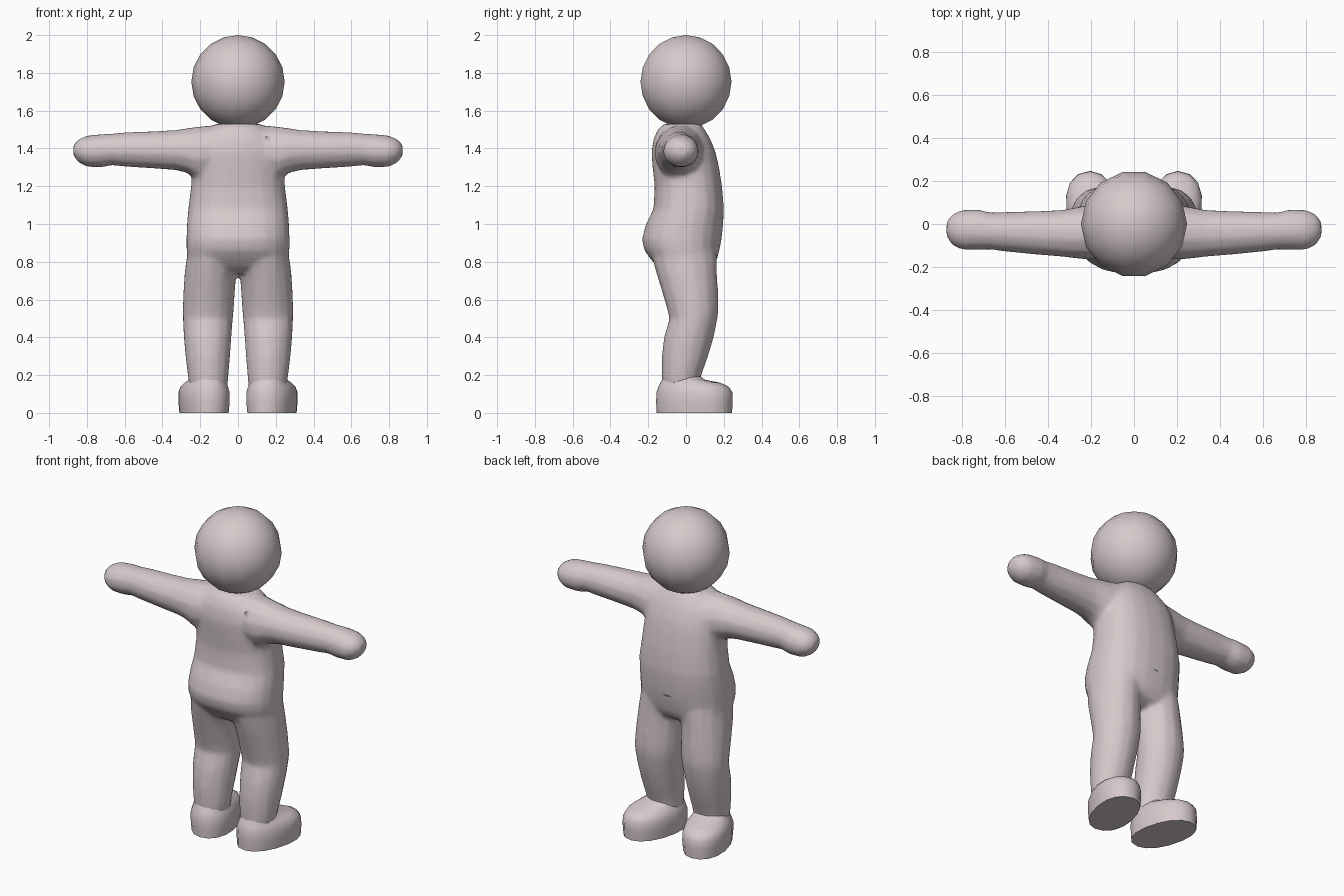
import bpy, bmesh, math
from mathutils import Vector

if "Cube" in bpy.data.objects:
    bpy.data.objects.remove(bpy.data.objects["Cube"])

skin = bpy.data.materials.new("pale_pink_clay")
skin.diffuse_color = (0.68, 0.59, 0.60, 1)
skin.use_nodes = True
skin.node_tree.nodes["Principled BSDF"].inputs["Base Color"].default_value = skin.diffuse_color


def loft(name, rings, sides, power=2.0):
    """Rings are (centre, half-axis A, half-axis B); capped superellipse loft."""
    bm = bmesh.new()
    loops = []
    for c, a, b in rings:
        loop = []
        for i in range(sides):
            t = 2 * math.pi * (i + 0.5) / sides
            u, v = math.cos(t), math.sin(t)
            u = math.copysign(abs(u) ** (2 / power), u)
            v = math.copysign(abs(v) ** (2 / power), v)
            loop.append(bm.verts.new(Vector(c) + Vector(a) * u + Vector(b) * v))
        loops.append(loop)
    for lo, hi in zip(loops, loops[1:]):
        for i in range(sides):
            j = (i + 1) % sides
            bm.faces.new((lo[i], lo[j], hi[j], hi[i]))
    bm.faces.new(loops[0][::-1])
    bm.faces.new(loops[-1])
    bmesh.ops.recalc_face_normals(bm, faces=bm.faces)
    me = bpy.data.meshes.new(name)
    bm.to_mesh(me)
    bm.free()
    me.materials.append(skin)
    ob = bpy.data.objects.new(name, me)
    bpy.context.collection.objects.link(ob)
    return ob


def upright(x0, x1, y0, y1, z):
    return (((x0 + x1) / 2, (y0 + y1) / 2, z), ((x1 - x0) / 2, 0, 0), (0, (y1 - y0) / 2, 0))


def select(obs):
    bpy.ops.object.select_all(action='DESELECT')
    for o in obs:
        o.select_set(True)
    bpy.context.view_layer.objects.active = obs[0]


# Torso: z, half width, y front, y back
torso = [(0.74, 0.10, -0.10, 0.09), (0.77, 0.20, -0.15, 0.14), (0.81, 0.265, -0.185, 0.165),
         (0.86, 0.275, -0.222, 0.178), (0.92, 0.275, -0.235, 0.19), (1.0, 0.272, -0.213, 0.198),
         (1.08, 0.265, -0.173, 0.202), (1.2, 0.25, -0.167, 0.192), (1.3, 0.243, -0.178, 0.176),
         (1.38, 0.235, -0.184, 0.158), (1.45, 0.21, -0.173, 0.13), (1.5, 0.165, -0.15, 0.10),
         (1.53, 0.12, -0.12, 0.08)]
parts = [loft("body", [upright(-w, w, f, b, z) for z, w, f, b in torso], 20, 2.4)]

# Legs: z, inner x, outer x, y front, y back
leg = [(0.1, 0.06, 0.25, -0.12, 0.08), (0.18, 0.05, 0.265, -0.128, 0.075),
       (0.3, 0.04, 0.28, -0.129, 0.118), (0.4, 0.033, 0.289, -0.118, 0.148),
       (0.5, 0.025, 0.294, -0.088, 0.168), (0.55, 0.02, 0.295, -0.101, 0.173),
       (0.65, 0.014, 0.291, -0.13, 0.17), (0.74, 0.006, 0.285, -0.158, 0.165),
       (0.82, 0.0, 0.275, -0.18, 0.165), (0.92, 0.02, 0.25, -0.15, 0.15)]
# Arms: distance x, z low, z high, y front, y back
arm = [(0.05, 1.30, 1.525, -0.14, 0.09), (0.17, 1.24, 1.523, -0.168, 0.10),
       (0.22, 1.235, 1.517, -0.168, 0.09), (0.27, 1.268, 1.51, -0.163, 0.08),
       (0.33, 1.283, 1.50, -0.155, 0.068), (0.45, 1.292, 1.493, -0.145, 0.062),
       (0.6, 1.302, 1.487, -0.13, 0.058), (0.67, 1.31, 1.48, -0.12, 0.055),
       (0.72, 1.298, 1.478, -0.123, 0.07), (0.80, 1.30, 1.47, -0.122, 0.068),
       (0.845, 1.325, 1.45, -0.1, 0.048), (0.872, 1.36, 1.42, -0.06, 0.01)]
for s in (-1, 1):
    parts.append(loft("leg", [upright(s * i, s * o, f, b, z) for z, i, o, f, b in leg], 14))
    parts.append(loft("arm", [((s * x, (f + b) / 2, (l + h) / 2), (0, (b - f) / 2, 0),
                               (0, 0, (h - l) / 2)) for x, l, h, f, b in arm], 12))

# Blend torso, arms and legs into one soft body
select(parts)
bpy.ops.object.join()
body = bpy.context.object
m = body.modifiers.new("fuse", 'REMESH')
m.mode, m.voxel_size = 'VOXEL', 0.014
m = body.modifiers.new("soften", 'SMOOTH')
m.factor, m.iterations = 0.5, 6
m = body.modifiers.new("simplify", 'DECIMATE')
m.ratio, m.use_symmetry, m.symmetry_axis = 0.2, True, 'X'
for m in list(body.modifiers):
    bpy.ops.object.modifier_apply(modifier=m.name)
body.data.materials.clear()
body.data.materials.append(skin)
select([body])
bpy.ops.object.shade_smooth()

# Feet: z, half width, heel y, toe y, turned slightly outward
foot = [(0, 0.122, -0.155, 0.243), (0.06, 0.128, -0.157, 0.246), (0.11, 0.128, -0.155, 0.244),
        (0.14, 0.118, -0.145, 0.224), (0.16, 0.105, -0.135, 0.18), (0.175, 0.095, -0.125, 0.10),
        (0.21, 0.085, -0.11, 0.05)]
turn = math.radians(15)
for s, side in ((-1, "left"), (1, "right")):
    rings = []
    for z, w, h, t in foot:
        y, l = (h + t) / 2, (t - h) / 2 * 1.02
        x = 0.18 + (y - 0.045) * math.tan(turn)
        rings.append(((s * x, y, z), (s * w * math.cos(turn), -w * math.sin(turn), 0),
                      (s * l * math.sin(turn), l * math.cos(turn), 0)))
    f = loft(side + "_foot", rings, 16, 2.2)
    select([f])
    bpy.ops.object.shade_smooth_by_angle(angle=math.radians(60))

# Head
bpy.ops.mesh.primitive_uv_sphere_add(segments=14, ring_count=10, radius=0.247, location=(0, 0, 1.753))
head = bpy.context.object
head.name = "head"
head.rotation_euler.z = math.pi / 2
head.data.materials.append(skin)
bpy.ops.object.shade_smooth()
